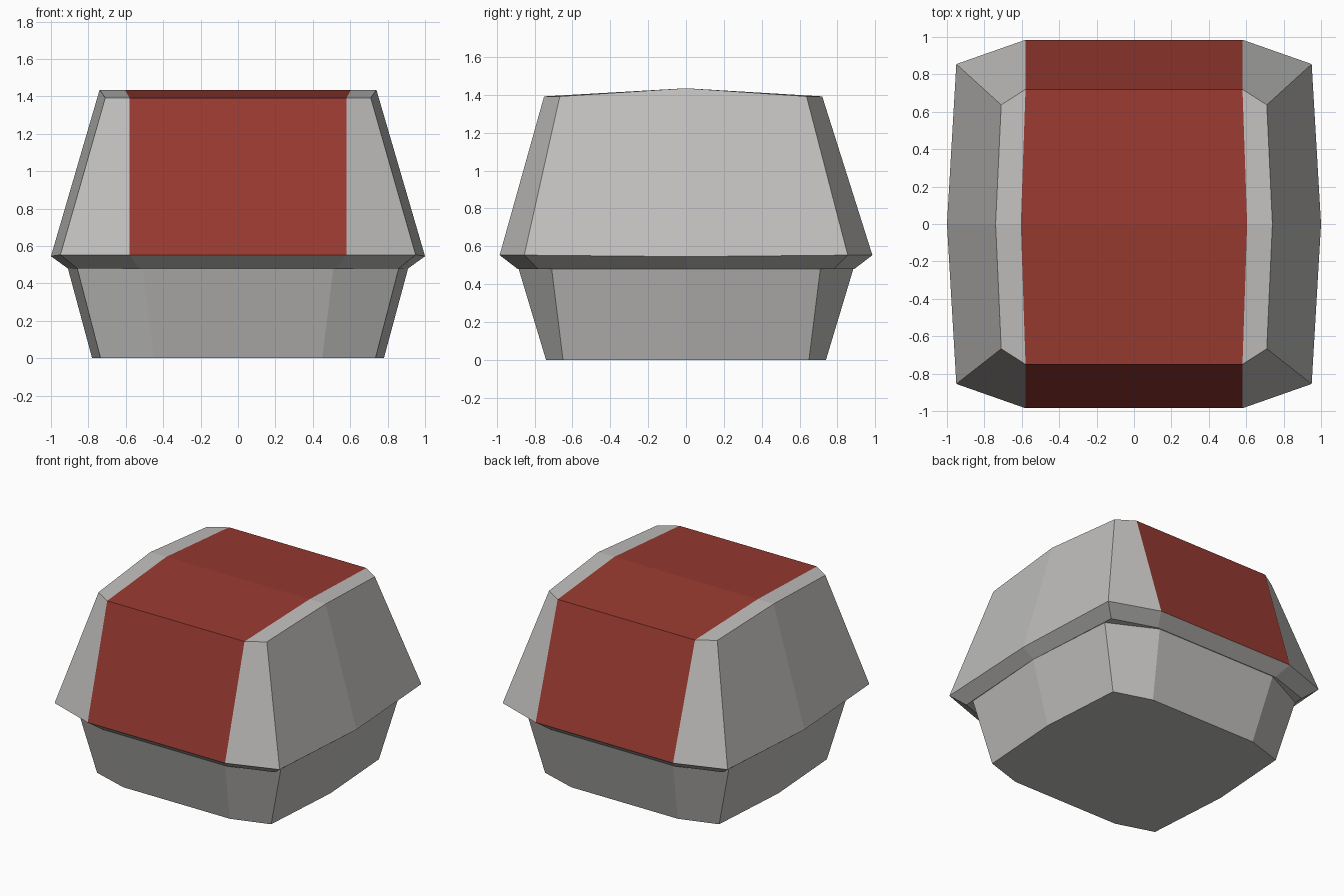
import bpy, bmesh

if "Cube" in bpy.data.objects:
    bpy.data.objects.remove(bpy.data.objects["Cube"])


def material(name, rgb):
    m = bpy.data.materials.new(name)
    m.diffuse_color = (*rgb, 1.0)
    m.use_nodes = True
    m.node_tree.nodes["Principled BSDF"].inputs["Base Color"].default_value = m.diffuse_color
    return m


GREY = material("light grey", (0.53, 0.523, 0.508))
RED = material("dark red", (0.315, 0.042, 0.03))


def ring(bm, front, corner, side, z, z_side, dy=0.0):
    """Ten-sided outline: flat front and back, cut corners, bowed sides."""
    (fx, fy), (cx, cy) = front, corner
    right = [(fx, -fy + dy, z), (cx, -cy + dy, z), (side, 0, z_side),
             (cx, cy + dy, z), (fx, fy + dy, z)]
    left = [(-x, y, h) for x, y, h in reversed(right)]
    return [bm.verts.new(p) for p in right + left]


def bridge(bm, a, b):
    n = len(a)
    return [bm.faces.new((a[i], a[(i + 1) % n], b[(i + 1) % n], b[i])) for i in range(n)]


def finish(bm, name, mats):
    bmesh.ops.recalc_face_normals(bm, faces=bm.faces[:])
    me = bpy.data.meshes.new(name)
    bm.to_mesh(me)
    bm.free()
    for m in mats:
        me.materials.append(m)
    ob = bpy.data.objects.new(name, me)
    bpy.context.collection.objects.link(ob)
    return ob


# Base: tub that widens upwards
bm = bmesh.new()
low = ring(bm, (0.45, 0.74), (0.735, 0.65), 0.78, 0, 0)
high = ring(bm, (0.51, 0.885), (0.86, 0.71), 0.91, 0.482, 0.482)
bm.faces.new(low)
bridge(bm, low, high)
finish(bm, "base", [GREY])

# Upper shell: sloped rim underside, tapering walls, shallow ridged roof
bm = bmesh.new()
under = ring(bm, (0.53, 0.89), (0.86, 0.78), 0.91, 0.48, 0.48)
rim = ring(bm, (0.58, 0.985), (0.95, 0.855), 1.0, 0.553, 0.545)
top = ring(bm, (0.58, 0.735), (0.71, 0.652), 0.74, 1.392, 1.435, -0.015)
bm.faces.new(under)
bridge(bm, under, rim)
walls = bridge(bm, rim, top)
ridge_r, ridge_l = (bm.verts.new((x, 0, 1.435)) for x in (0.605, -0.605))
t = top
for quad in ((t[0], t[1], t[2], ridge_r), (t[2], t[3], t[4], ridge_r),
             (t[5], t[6], t[7], ridge_l), (t[7], t[8], t[9], ridge_l)):
    bm.faces.new(quad)
stripe = [bm.faces.new((t[0], ridge_r, ridge_l, t[9])),
          bm.faces.new((t[4], t[5], ridge_l, ridge_r))]

# Red stripe runs over the front wall, roof and back wall
for f in stripe + [walls[4], walls[9]]:
    f.material_index = 1
finish(bm, "upper_shell", [GREY, RED])
